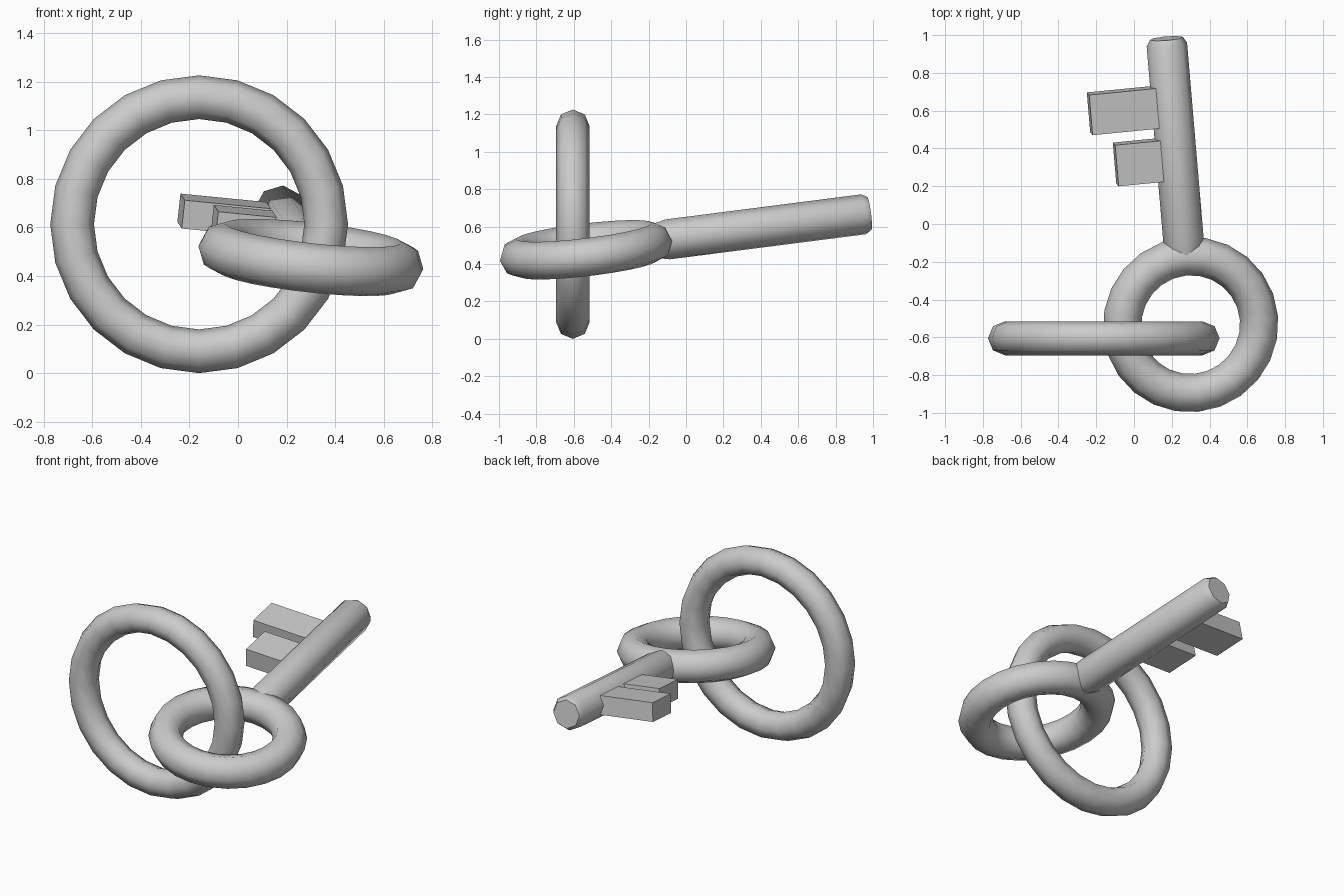
import bpy
import math
from mathutils import Matrix, Vector

cube = bpy.data.objects.get("Cube")
if cube:
    bpy.data.objects.remove(cube, do_unlink=True)

# One plain grey metal for everything
metal = bpy.data.materials.new("grey metal")
metal.use_nodes = True
GREY = (0.6, 0.6, 0.6, 1.0)
metal.diffuse_color = GREY
metal.node_tree.nodes["Principled BSDF"].inputs["Base Color"].default_value = GREY

# Key frame: Y runs along the shaft, X across the bow, origin at the bow centre
along = Vector((-0.085, 1, 0.128)).normalized()
across = Vector((1, 0.085, -0.1))
across = (across - along * across.dot(along)).normalized()
normal = across.cross(along)
key_frame = Matrix.Translation((0.3, -0.533, 0.476)) @ Matrix((across, along, normal)).transposed().to_4x4()


def finish(name, matrix, smooth_angle=None):
    obj = bpy.context.object
    obj.name = name
    obj.data.materials.append(metal)
    if smooth_angle:
        bpy.ops.object.shade_smooth_by_angle(angle=math.radians(smooth_angle))
    obj.matrix_world = matrix
    return obj


def ring(name, matrix, major, minor):
    bpy.ops.mesh.primitive_torus_add(major_segments=24, minor_segments=8,
                                     major_radius=major, minor_radius=minor)
    return finish(name, matrix, 60)


def shaft(name, profile, sides=8):
    # Lathe a (distance, radius) profile about the key's long axis
    verts, faces = [], []
    for y, r in profile:
        for i in range(sides):
            a = math.tau * i / sides
            verts.append((r * math.cos(a), y, r * math.sin(a)))
    for k in range(len(profile) - 1):
        for i in range(sides):
            j = (i + 1) % sides
            faces.append((k * sides + i, (k + 1) * sides + i,
                          (k + 1) * sides + j, k * sides + j))
    faces.append(tuple(range(sides)))
    faces.append(tuple(reversed(range(len(verts) - sides, len(verts)))))
    mesh = bpy.data.meshes.new(name)
    mesh.from_pydata(verts, [], faces)
    obj = bpy.data.objects.new(name, mesh)
    bpy.context.collection.objects.link(obj)
    bpy.ops.object.select_all(action="DESELECT")
    obj.select_set(True)
    bpy.context.view_layer.objects.active = obj
    return finish(name, key_frame, 50)


def bit(name, tip, start, end):
    # Flat tooth reaching from inside the shaft out to its tip
    root = -0.05
    bpy.ops.mesh.primitive_cube_add(size=1)
    place = Matrix.Translation(((tip + root) / 2, (start + end) / 2, 0))
    size = Matrix.Diagonal((root - tip, end - start, 0.118, 1))
    return finish(name, key_frame @ place @ size)


# Large upright ring
upright = Matrix.Translation((-0.16, -0.605, 0.613)) @ Matrix.Rotation(math.pi / 2, 4, "X")
ring("key_ring", upright, 0.523, 0.09)

# Key: bow, shaft with chamfered tip, two teeth
ring("key_bow", key_frame, 0.365, 0.102)
shaft("key_shaft", [(0.36, 0.09), (0.44, 0.108), (1.5, 0.108), (1.533, 0.088)])
bit("outer_tooth", -0.44, 1.065, 1.28)
bit("inner_tooth", -0.325, 0.78, 1.0)
